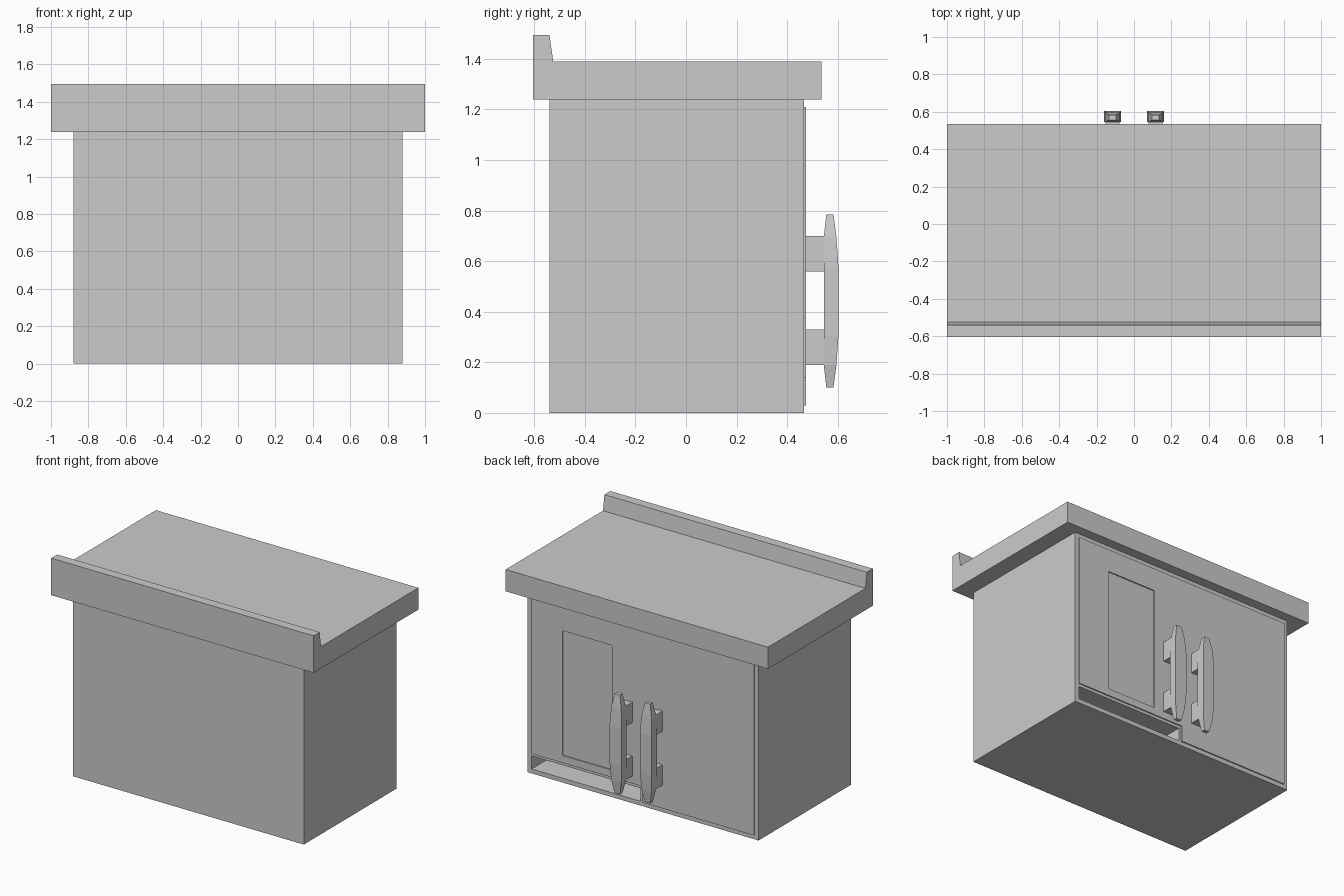
import bpy
import bmesh
from mathutils import Vector

if "Cube" in bpy.data.objects:
    bpy.data.objects.remove(bpy.data.objects["Cube"], do_unlink=True)

grey = bpy.data.materials.new("plain grey")
grey.use_nodes = True
grey.diffuse_color = (0.6, 0.6, 0.6, 1)
grey.node_tree.nodes["Principled BSDF"].inputs["Base Color"].default_value = (0.6, 0.6, 0.6, 1)


def make(name, bm):
    bmesh.ops.recalc_face_normals(bm, faces=bm.faces)
    mesh = bpy.data.meshes.new(name)
    bm.to_mesh(mesh)
    bm.free()
    mesh.materials.append(grey)
    obj = bpy.data.objects.new(name, mesh)
    bpy.context.collection.objects.link(obj)
    return obj


def prism(name, points, offset):
    """Extrude a flat outline along an offset."""
    bm = bmesh.new()
    face = bm.faces.new([bm.verts.new(p) for p in points])
    new = bmesh.ops.extrude_face_region(bm, geom=[face])["geom"]
    moved = [v for v in new if isinstance(v, bmesh.types.BMVert)]
    bmesh.ops.translate(bm, verts=moved, vec=Vector(offset))
    return make(name, bm)


def box(name, x0, x1, y0, y1, z0, z1):
    outline = [(x0, y0, z0), (x1, y0, z0), (x1, y1, z0), (x0, y1, z0)]
    return prism(name, outline, (0, 0, z1 - z0))


def cut(obj, cutter):
    """Subtract the cutter and discard it."""
    cutter.hide_render = True
    mod = obj.modifiers.new("cut", "BOOLEAN")
    mod.object = cutter
    mod.operation = "DIFFERENCE"
    mod.solver = "EXACT"
    bpy.context.view_layer.objects.active = obj
    bpy.ops.object.modifier_apply(modifier=mod.name)
    bpy.data.objects.remove(cutter, do_unlink=True)


# Cabinet body with the open drawer slot
body = box("cabinet_body", -0.88, 0.88, -0.54, 0.467, 0, 1.24)
cut(body, box("slot_cutter", 0.02, 0.85, -0.48, 0.6, 0.03, 0.12))

# Worktop with raised lip, swept along the width
side = [(-0.605, 1.24), (0.535, 1.24), (0.535, 1.39),
        (-0.525, 1.39), (-0.54, 1.495), (-0.605, 1.495)]
prism("worktop", [(-1, y, z) for y, z in side], (2, 0, 0))

# Door panel, notched around the slot, with a recessed window
outline = [(-0.85, 0.03), (0, 0.03), (0, 0.14),
           (0.85, 0.14), (0.85, 1.21), (-0.85, 1.21)]
door = prism("door_panel", [(x, 0.46, z) for x, z in outline], (0, 0.015, 0))
cut(door, box("window_cutter", 0.23, 0.61, 0.4, 0.6, 0.19, 1.05))

# Handles: tapered grip lofted through rectangles (z, half width, back, front)
half = [(0.10, 0.02, 0.555, 0.583), (0.19, 0.038, 0.545, 0.595),
        (0.31, 0.045, 0.545, 0.603)]
rings = half + [(0.885 - z, w, b, f) for z, w, b, f in reversed(half)]

for label, cx in (("left", 0.115), ("right", -0.115)):
    bm = bmesh.new()
    loops = [[bm.verts.new(p) for p in ((cx - w, b, z), (cx + w, b, z),
                                        (cx + w, f, z), (cx - w, f, z))]
             for z, w, b, f in rings]
    for low, high in zip(loops, loops[1:]):
        for i in range(4):
            j = (i + 1) % 4
            bm.faces.new((low[i], low[j], high[j], high[i]))
    bm.faces.new(loops[0])
    bm.faces.new(loops[-1])
    make(label + "_handle_grip", bm)
    for part, z in (("lower", 0.19), ("upper", 0.56)):
        box(f"{label}_handle_{part}_post", cx - 0.038, cx + 0.038,
            0.47, 0.55, z, z + 0.14)
